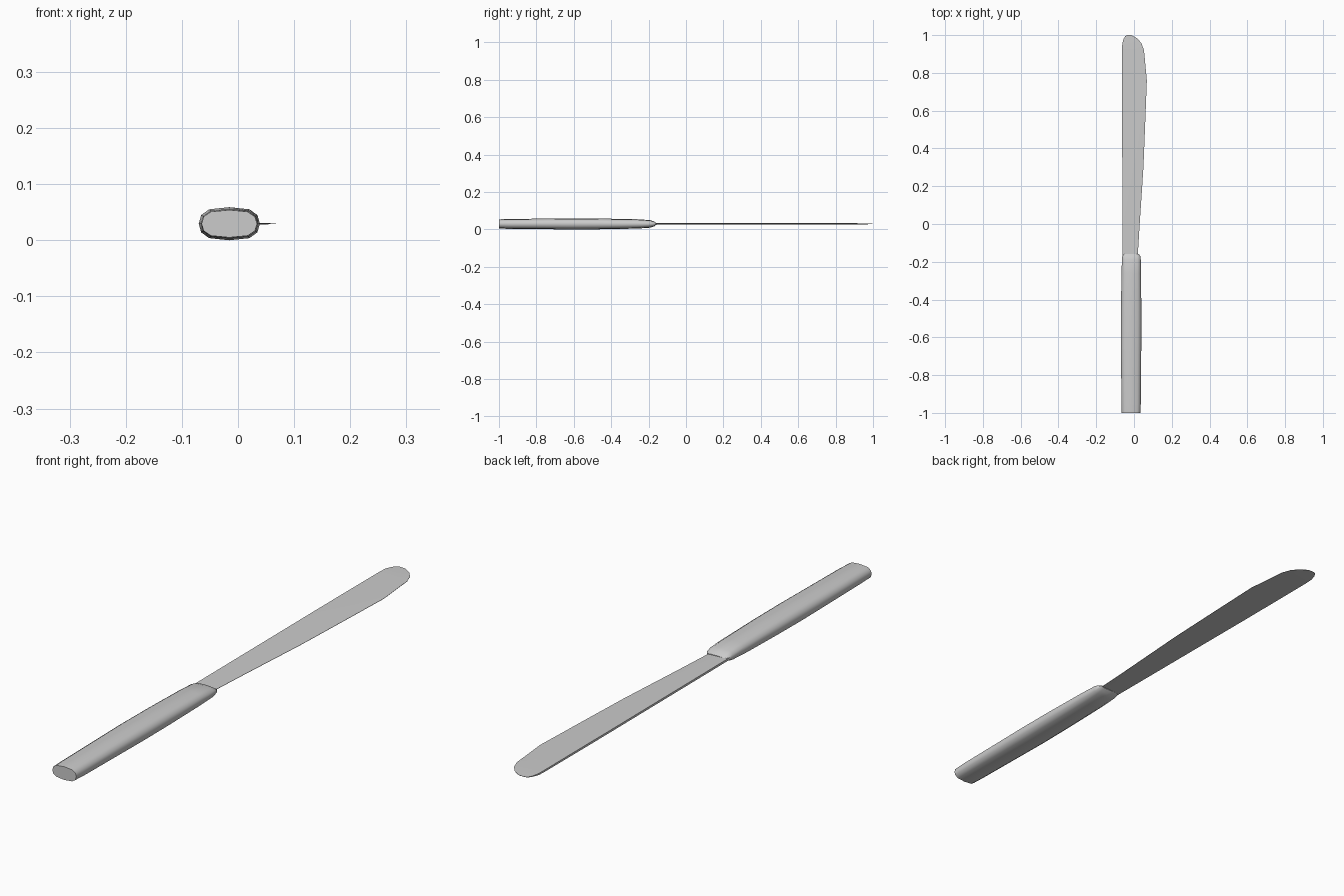
import bpy, bmesh, math

if "Cube" in bpy.data.objects:
    bpy.data.objects.remove(bpy.data.objects["Cube"])

MID = 0.0295  # height of the knife's centre plane


def loft(name, rings, angle):
    """Skin a list of equal-length closed rings and cap both ends."""
    bm = bmesh.new()
    loops = [[bm.verts.new(p) for p in ring] for ring in rings]
    n = len(loops[0])
    for a, b in zip(loops, loops[1:]):
        for i in range(n):
            j = (i + 1) % n
            bm.faces.new((a[i], a[j], b[j], b[i]))
    bm.faces.new(loops[0])
    bm.faces.new(loops[-1])
    bmesh.ops.recalc_face_normals(bm, faces=bm.faces)
    mesh = bpy.data.meshes.new(name)
    bm.to_mesh(mesh)
    bm.free()
    obj = bpy.data.objects.new(name, mesh)
    bpy.context.collection.objects.link(obj)
    bpy.context.view_layer.objects.active = obj
    obj.select_set(True)
    bpy.ops.object.shade_smooth_by_angle(angle=math.radians(angle))
    obj.select_set(False)
    return obj


# Handle: rounded flat section, (x, z) in the range -1 to 1
half = [(1, 0), (0.92, 0.52), (0.66, 0.87), (0, 1), (-0.66, 0.87), (-0.92, 0.52)]
section = half + [(-x, -z) for x, z in half]

# y, left x, right x, half height
handle_stations = [
    (-1.0, -0.065, 0.034, 0.0245),
    (-0.95, -0.066, 0.036, 0.0265),
    (-0.6, -0.070, 0.039, 0.0295),
    (-0.45, -0.069, 0.039, 0.0285),
    (-0.26, -0.066, 0.037, 0.025),
    (-0.19, -0.064, 0.036, 0.020),
    (-0.17, -0.062, 0.033, 0.013),
    (-0.158, -0.059, 0.025, 0.004),
]
loft("handle", [[((l + r) / 2 + (r - l) / 2 * u, y, MID + h * v) for u, v in section]
                for y, l, r, h in handle_stations], 50)

# Blade: straight thick spine on the left, thin flared edge on the right
# y, left x, right x, half thickness at the spine
blade_stations = [
    (-0.20, -0.060, 0.018, 0.004),
    (0.0, -0.061, 0.030, 0.004),
    (0.3, -0.062, 0.050, 0.004),
    (0.55, -0.063, 0.060, 0.004),
    (0.76, -0.063, 0.068, 0.004),
    (0.92, -0.063, 0.053, 0.0035),
    (0.955, -0.062, 0.040, 0.003),
    (0.98, -0.055, 0.020, 0.0015),
    (0.995, -0.046, -0.003, 0.001),
    (1.0, -0.034, -0.015, 0.0006),
]


def blade_ring(y, l, r, t):
    m = l + (r - l) * 0.65
    e = 0.0005
    return [(l, y, MID + t), (m, y, MID + t * 0.5), (r, y, MID + e),
            (r, y, MID - e), (m, y, MID - t * 0.5), (l, y, MID - t)]


loft("blade", [blade_ring(*s) for s in blade_stations], 30)
